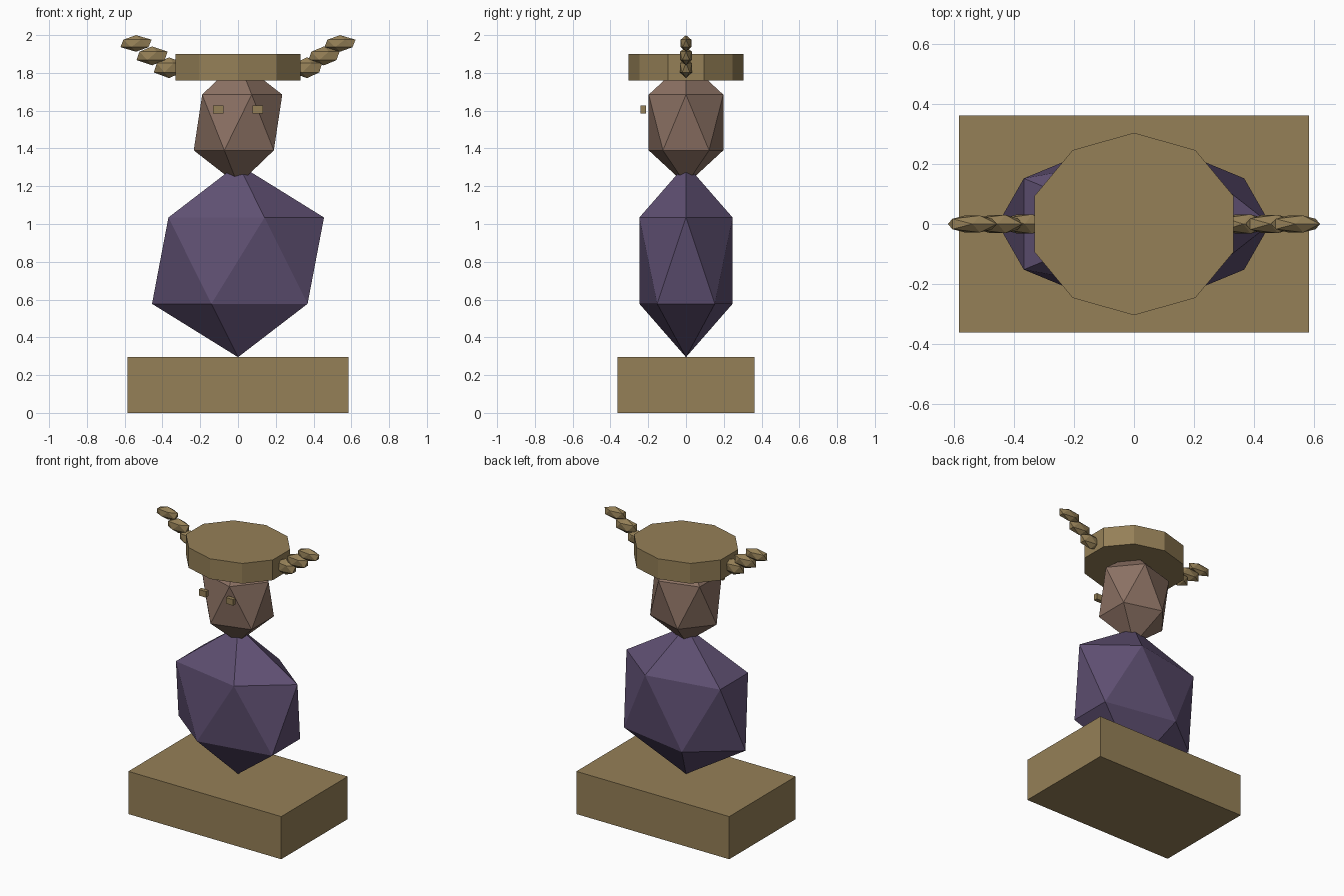
import bpy
from math import pi

if "Cube" in bpy.data.objects:
    bpy.data.objects.remove(bpy.data.objects["Cube"])


def material(name, rgb):
    m = bpy.data.materials.new(name)
    m.diffuse_color = (*rgb, 1.0)
    m.use_nodes = True
    m.node_tree.nodes["Principled BSDF"].inputs["Base Color"].default_value = m.diffuse_color
    return m


TAN = material("tan", (0.30, 0.215, 0.095))
PURPLE = material("purple", (0.115, 0.08, 0.17))
SKIN = material("skin", (0.26, 0.165, 0.125))


def finish(name, scale, mat):
    ob = bpy.context.object
    ob.name = name
    ob.scale = scale
    ob.data.materials.append(mat)
    return ob


def box(name, loc, size, mat):
    bpy.ops.mesh.primitive_cube_add(size=1, location=loc)
    return finish(name, size, mat)


def gem(name, loc, radii, mat):
    bpy.ops.mesh.primitive_ico_sphere_add(subdivisions=1, radius=1, location=loc)
    return finish(name, radii, mat)


# Plinth, torso and head
box("base", (0, 0, 0.1475), (1.17, 0.726, 0.295), TAN)
gem("body", (0, 0, 0.806), (0.509, 0.29, 0.511), PURPLE)
gem("head", (0, 0, 1.5375), (0.262, 0.232, 0.33), SKIN)

# Ten-sided flat cap
bpy.ops.mesh.primitive_cylinder_add(vertices=10, radius=1, depth=1, location=(0, 0, 1.83))
finish("cap", (0.349, 0.305, 0.14), TAN)

# Eyes and beaded horns on both sides
beads = [
    ((0.365, 1.827), (0.090, 0.038, 0.055)),
    ((0.455, 1.890), (0.092, 0.036, 0.050)),
    ((0.540, 1.956), (0.092, 0.033, 0.044)),
]
for side, label in ((-1, "left"), (1, "right")):
    box(f"{label}_eye", (side * 0.104, -0.227, 1.607), (0.055, 0.028, 0.042), TAN)
    for i, ((x, z), radii) in enumerate(beads):
        gem(f"{label}_horn_bead_{i + 1}", (side * x, 0, z), radii, TAN)
